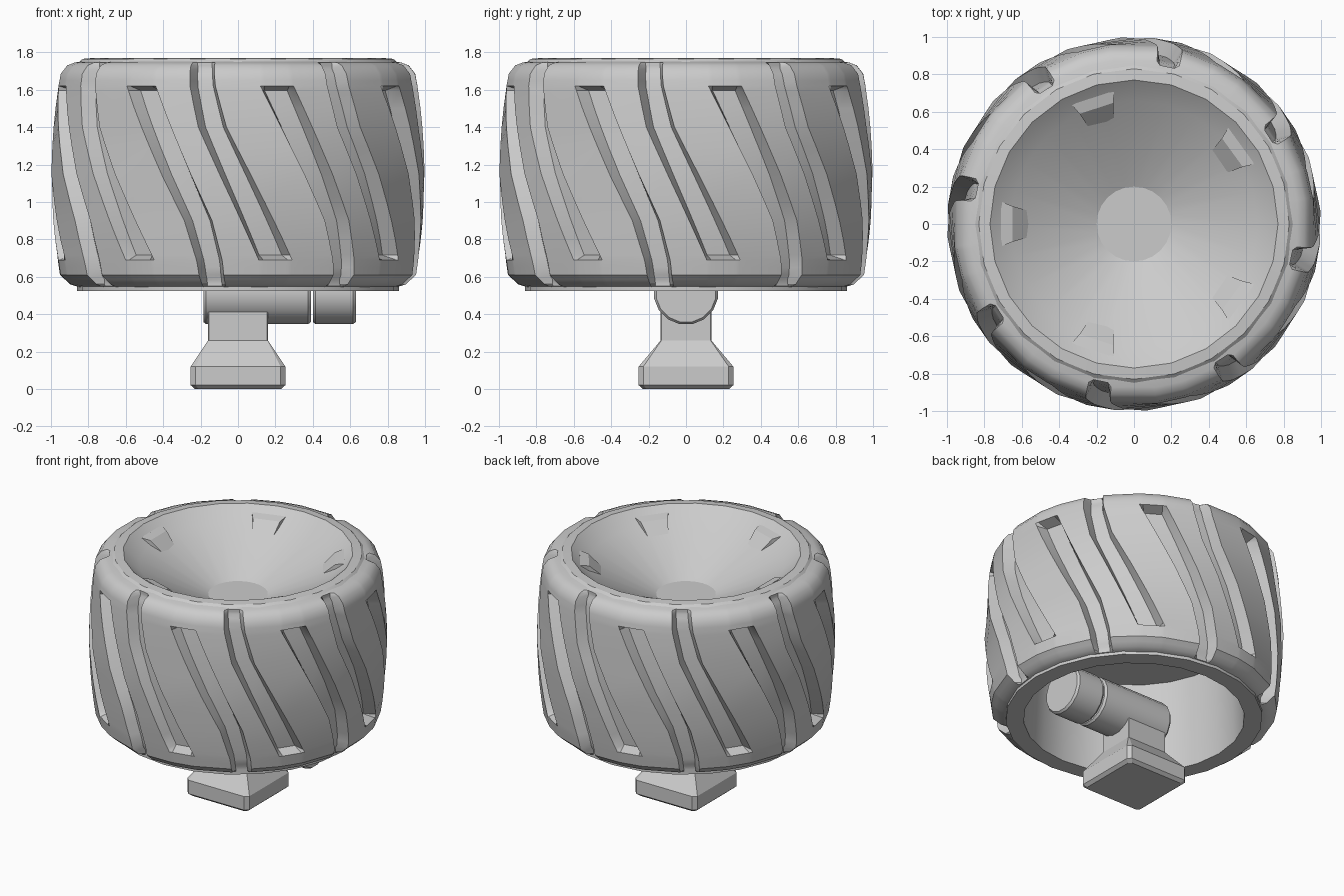
import bpy, bmesh, math

if "Cube" in bpy.data.objects:
    bpy.data.objects.remove(bpy.data.objects["Cube"])

grey = bpy.data.materials.new("plain grey")
grey.diffuse_color = (0.6, 0.6, 0.6, 1)
grey.use_nodes = True
grey.node_tree.nodes["Principled BSDF"].inputs["Base Color"].default_value = grey.diffuse_color


def make(name, verts, faces, smooth=None):
    me = bpy.data.meshes.new(name)
    me.from_pydata(verts, [], faces)
    bm = bmesh.new()
    bm.from_mesh(me)
    bmesh.ops.remove_doubles(bm, verts=bm.verts, dist=1e-5)
    bmesh.ops.recalc_face_normals(bm, faces=bm.faces)
    bm.to_mesh(me)
    bm.free()
    me.materials.append(grey)
    ob = bpy.data.objects.new(name, me)
    bpy.context.collection.objects.link(ob)
    if smooth:
        bpy.ops.object.select_all(action='DESELECT')
        ob.select_set(True)
        bpy.context.view_layer.objects.active = ob
        bpy.ops.object.shade_smooth_by_angle(angle=math.radians(smooth))
    return ob


def loft(name, rings, smooth=None, caps=True):
    """Join equal-length closed rings of points, with end caps."""
    n = len(rings[0])
    verts = [p for r in rings for p in r]
    faces = [(i * n + j, i * n + (j + 1) % n, (i + 1) * n + (j + 1) % n, (i + 1) * n + j)
             for i in range(len(rings) - 1) for j in range(n)]
    if caps:
        faces += [tuple(range(n)), tuple(range((len(rings) - 1) * n, len(rings) * n))]
    return make(name, verts, faces, smooth)


def circle(r, z, n=24):
    return [(r * math.cos(2 * math.pi * i / n), r * math.sin(2 * math.pi * i / n), z) for i in range(n)]


def interp(table, z):
    if z <= table[0][0]:
        return table[0][1]
    for (z0, a), (z1, b) in zip(table, table[1:]):
        if z <= z1:
            return a + (b - a) * (z - z0) / (z1 - z0)
    return table[-1][1]


# tread: sixteen slanted channels, alternately open at the top or at the bottom
outline = [(0.54, 0.83), (0.55, 0.87), (0.56, 0.9), (0.61, 0.955), (0.69, 0.967), (0.85, 0.985),
           (1.15, 1.0), (1.45, 0.985), (1.62, 0.967), (1.685, 0.955), (1.73, 0.92), (1.745, 0.88),
           (1.755, 0.82)]
open_top = [(0.69, 12), (1.40, -8), (1.62, -11.3), (1.75, -12)]
open_bottom = [(0.55, 36.7), (0.68, 36), (0.90, 32.5), (1.62, 12.5)]
width = {id(open_top): [(0.69, 5.4), (1.7, 4)], id(open_bottom): [(0.6, 4), (1.62, 5.4)]}
rows = [0.54, 0.55, 0.56, 0.585, 0.61, 0.65, 0.69, 0.715, 0.8, 0.9, 1.0, 1.15, 1.3, 1.4, 1.5, 1.595,
        1.62, 1.65, 1.685, 1.71, 1.73, 1.745, 1.755]
verts = []
for z in rows:
    r = interp(outline, z)
    for k in range(8):
        for path in (open_top, open_bottom):
            cut = z > 0.7 if path is open_top else z < 1.6
            w = interp(width[id(path)], z)
            for off in (-w, 1.4 - w, w - 1.4, w):
                rad = min(r, max(r - 0.08, 0.86)) if cut and abs(off) < w - 0.1 else r
                a = math.radians(interp(path, z) + off + 45 * k - 90)
                verts.append((rad * math.cos(a), rad * math.sin(a), z))
n = 64
faces = [(i * n + j, i * n + (j + 1) % n, (i + 1) * n + (j + 1) % n, (i + 1) * n + j)
         for i in range(len(rows) - 1) for j in range(n)]
make("tyre_tread", verts, faces, 32)

# wheel body: bowl on top, hollow underneath
top = [(0.86, 1.74), (0.83, 1.765), (0.77, 1.77), (0.66, 1.68), (0.2, 1.46), (0.001, 1.46)]
under = [(0.86, 0.56), (0.86, 0.525), (0.74, 0.525), (0.71, 1.19), (0.001, 1.19)]
loft("wheel_bowl", [circle(r, z) for r, z in top], 22, False)
loft("wheel_underside", [circle(r, z) for r, z in under], 30, False)

# five lugs in the bowl
for k in range(5):
    a = math.radians(180 + 72 * k)
    rings = []
    for r, w, z in [(0.71, 0.12, 1.73), (0.65, 0.095, 1.715), (0.56, 0.07, 1.63)]:
        rings.append([(r * math.cos(a) - s * math.sin(a), r * math.sin(a) + s * math.cos(a), h)
                      for s, h in [(-w, z), (w, z), (w, 1.58), (-w, 1.58)]])
    loft("bowl_lug", rings)


# stand: chamfered square foot tapering to a post
def rect(x, y, c, z):
    return [(x, y - c, z), (x, c - y, z), (x - c, -y, z), (c - x, -y, z),
            (-x, c - y, z), (-x, y - c, z), (c - x, y, z), (x - c, y, z)]


loft("stand_foot", [rect(0.23, 0.23, 0.02, 0), rect(0.253, 0.253, 0.025, 0.02),
                    rect(0.253, 0.253, 0.025, 0.12), rect(0.16, 0.135, 0.004, 0.26),
                    rect(0.16, 0.135, 0.004, 0.52)])


# sideways axle pin in two pieces
def pin(name, x0, x1):
    rings = []
    for x, r in [(x0, 0.162), (x0 + 0.015, 0.174), (x1 - 0.015, 0.174), (x1, 0.162)]:
        rings.append([(x, r * math.cos(math.tau * (i + .5) / 16), 0.517 + r * math.sin(math.tau * (i + .5) / 16))
                      for i in range(16)])
    loft(name, rings, 30)


pin("axle_pin", -0.185, 0.39)
pin("axle_end", 0.4, 0.63)
